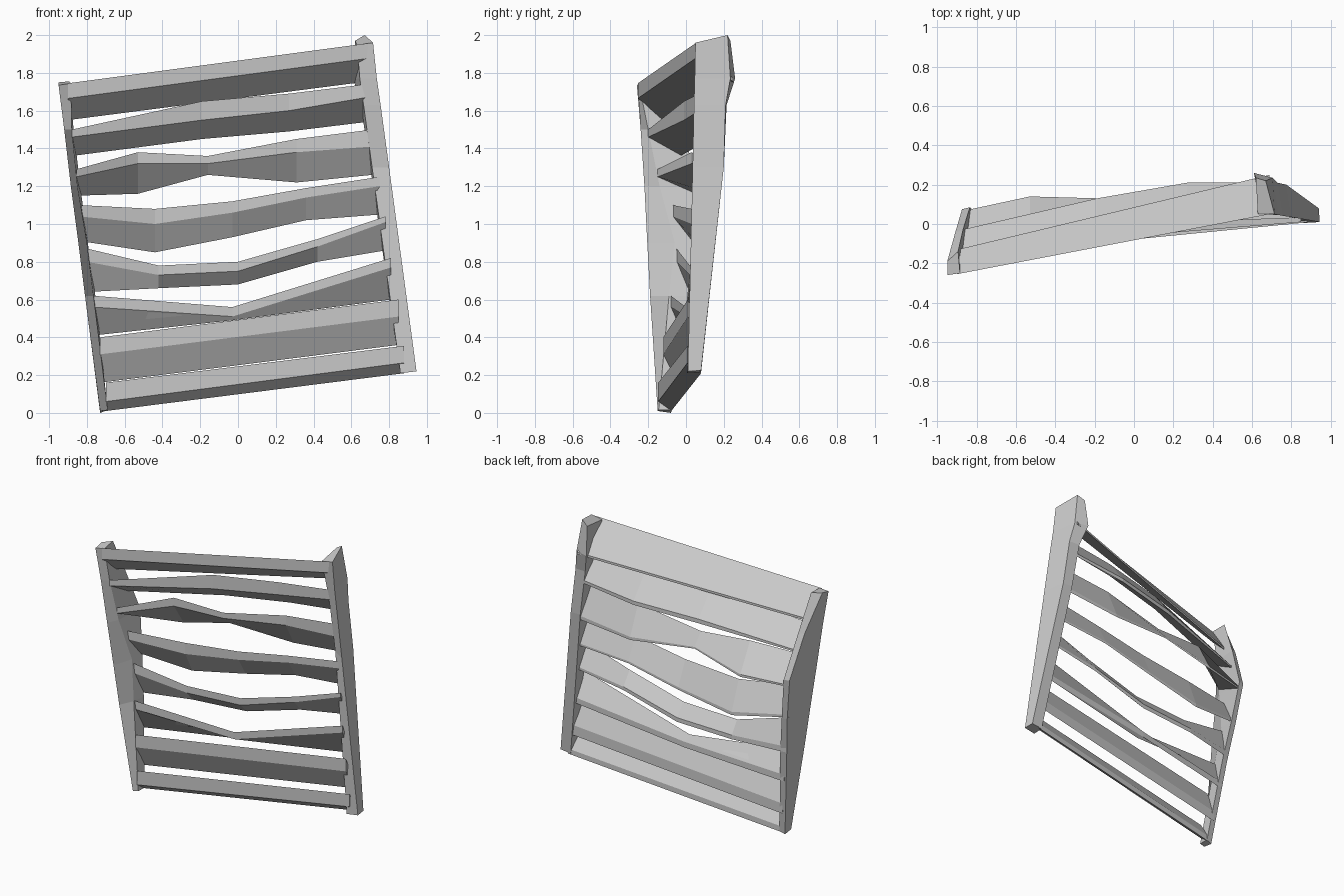
import bpy, bmesh


def loft(name, rings):
    """Flat-faced solid through a row of four-cornered sections."""
    bm = bmesh.new()
    rows = [[bm.verts.new(p) for p in ring] for ring in rings]
    for a, b in zip(rows, rows[1:]):
        for i in range(4):
            j = (i + 1) % 4
            bm.faces.new((a[i], a[j], b[j], b[i]))
    bm.faces.new(rows[0])
    bm.faces.new(rows[-1])
    bmesh.ops.recalc_face_normals(bm, faces=bm.faces)
    me = bpy.data.meshes.new(name)
    bm.to_mesh(me)
    bm.free()
    ob = bpy.data.objects.new(name, me)
    bpy.context.collection.objects.link(ob)
    return ob


def slat(name, rear, stations):
    """Louvre slat; station = x, front top z, edge height, rear low z, front y, rear y.
    rear = height of the back edge relative to the front edge."""
    loft(name, [[(x, yf, top), (x, yf, top - h), (x, yr, low), (x, yr, low + h * rear)]
                for x, top, h, low, yf, yr in stations])


# Side posts, bowed backwards; corners: outer front, inner front, inner rear, outer rear
loft("left_post", [
    [(-.73, -.15, .01), (-.69, -.145, .015), (-.69, -.075, .015), (-.73, -.08, .0)],
    [(-.81, -.19, .62), (-.765, -.09, .62), (-.755, .01, .62), (-.80, .0, .62)],
    [(-.845, -.205, .9), (-.80, -.06, .9), (-.795, .05, .9), (-.835, .045, .9)],
    [(-.885, -.22, 1.2), (-.85, -.14, 1.2), (-.835, .085, 1.2), (-.875, .075, 1.2)],
    [(-.92, -.24, 1.5), (-.88, -.20, 1.5), (-.87, -.03, 1.5), (-.91, -.045, 1.5)],
    [(-.95, -.26, 1.735), (-.885, -.25, 1.745), (-.895, -.14, 1.755), (-.95, -.19, 1.75)],
])
loft("right_post", [
    [(.945, .01, .22), (.86, .005, .21), (.86, .08, .215), (.94, .08, .225)],
    [(.80, .035, 1.3), (.71, .09, 1.3), (.70, .20, 1.3), (.775, .20, 1.3)],
    [(.755, .042, 1.63), (.665, .09, 1.63), (.65, .215, 1.63), (.73, .21, 1.63)],
    [(.735, .046, 1.77), (.645, .08, 1.77), (.61, .26, 1.77), (.705, .235, 1.77)],
    [(.715, .05, 1.96), (.63, .05, 1.945), (.62, .235, 1.97), (.67, .22, 2.0)],
])

# Straight slats: bottom, second and top
slat("bottom_slat", .4, [(-.70, .16, .10, .01, -.147, -.078), (.88, .355, .09, .21, .008, .08)])
slat("second_slat", .8, [(-.73, .40, .09, .16, -.12, -.05), (.85, .60, .09, .36, .01, .09)])
slat("top_slat", .2, [(-.90, 1.745, .08, 1.55, -.255, -.13), (.69, 1.957, .08, 1.755, .05, .25)])

# Dented slats in between
slat("third_slat", .8, [
    (-.765, .62, .06, .41, -.08, -.02),
    (-.03, .56, .05, .49, .0, .06),
    (.81, .82, .05, .60, .03, .10)])
slat("fourth_slat", .6, [
    (-.80, .87, .07, .64, -.05, .01),
    (-.42, .78, .05, .66, .02, .08),
    (.0, .80, .05, .68, .03, .10),
    (.42, .92, .04, .80, .04, .11),
    (.78, 1.04, .03, .86, .05, .12)])
slat("fifth_slat", .3, [
    (-.84, 1.10, .06, .91, -.07, .03),
    (-.44, 1.08, .08, .85, .03, .11),
    (-.03, 1.12, .06, .93, .05, .13),
    (.36, 1.19, .05, 1.02, .06, .14),
    (.75, 1.25, .05, 1.05, .07, .15)])
slat("sixth_slat", .3, [
    (-.855, 1.29, .04, 1.15, -.15, .07),
    (-.53, 1.38, .06, 1.16, .03, .14),
    (-.16, 1.36, .04, 1.26, .06, .13),
    (.31, 1.45, .07, 1.22, .10, .19),
    (.71, 1.50, .09, 1.26, .09, .19)])
slat("seventh_slat", .3, [
    (-.88, 1.50, .04, 1.36, -.20, -.03),
    (-.19, 1.65, .10, 1.45, -.01, .13),
    (.27, 1.69, .09, 1.49, .07, .21),
    (.68, 1.74, .07, 1.54, .08, .21)])
